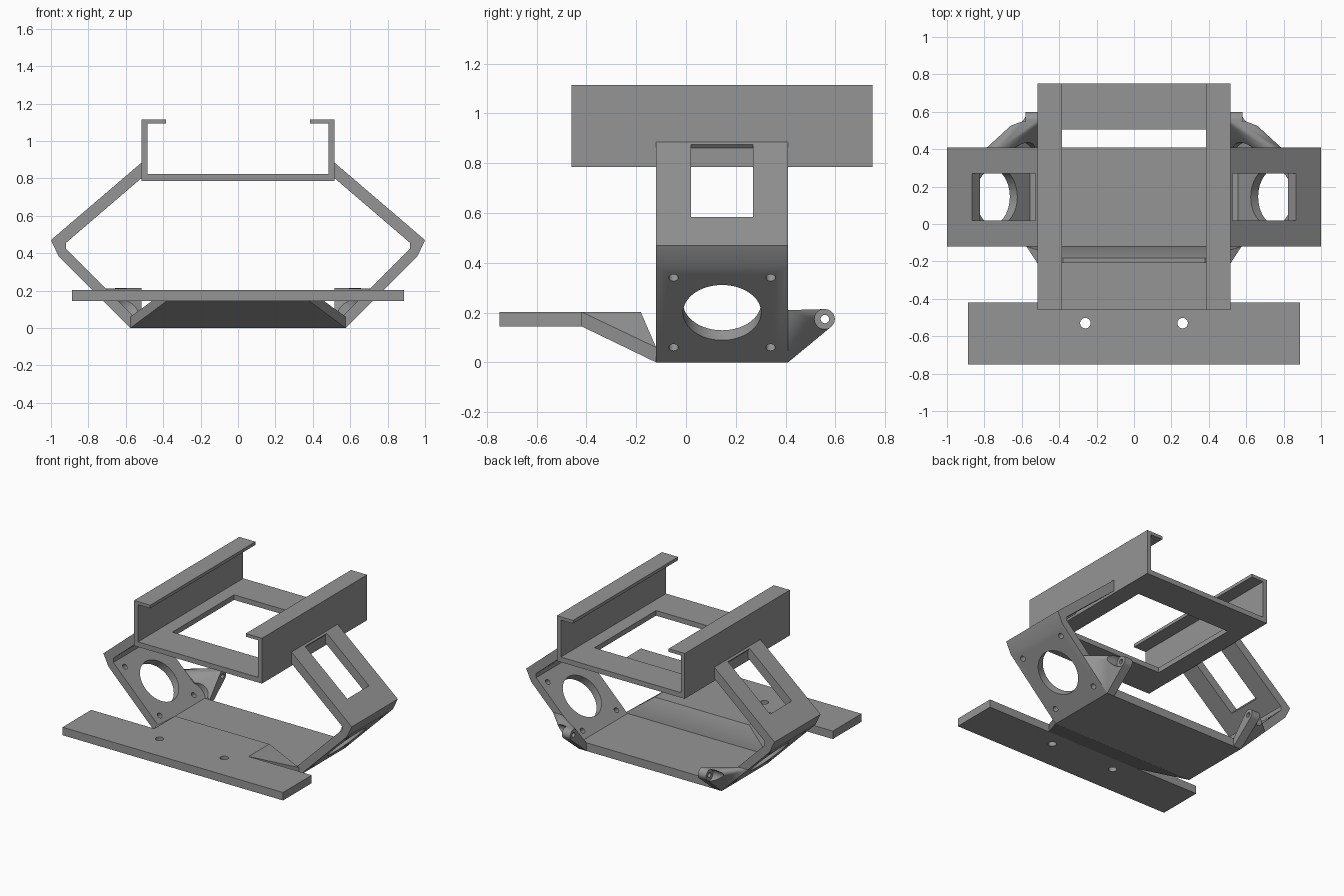
import bpy, bmesh, math
from mathutils import Vector, Matrix

if "Cube" in bpy.data.objects:
    bpy.data.objects.remove(bpy.data.objects["Cube"])

grey = bpy.data.materials.new("plain grey")
grey.diffuse_color = (0.3, 0.3, 0.3, 1)
grey.use_nodes = True
grey.node_tree.nodes["Principled BSDF"].inputs["Base Color"].default_value = grey.diffuse_color


def finish(name, bm):
    bmesh.ops.recalc_face_normals(bm, faces=bm.faces)
    me = bpy.data.meshes.new(name)
    bm.to_mesh(me)
    bm.free()
    me.materials.append(grey)
    ob = bpy.data.objects.new(name, me)
    bpy.context.collection.objects.link(ob)
    return ob


def extrude_y(name, pts, y0, y1):
    """Extrude an x-z outline along y."""
    bm = bmesh.new()
    face = bm.faces.new([bm.verts.new((x, y0, z)) for x, z in pts])
    res = bmesh.ops.extrude_face_region(bm, geom=[face])
    moved = [v for v in res["geom"] if isinstance(v, bmesh.types.BMVert)]
    bmesh.ops.translate(bm, verts=moved, vec=(0, y1 - y0, 0))
    return finish(name, bm)


def box(name, x0, x1, y0, y1, z0, z1):
    return extrude_y(name, [(x0, z0), (x1, z0), (x1, z1), (x0, z1)], y0, y1)


def rod(name, a, b, r, n=48):
    """Cylinder from point a to point b."""
    a, b = Vector(a), Vector(b)
    rot = (b - a).to_track_quat('Z', 'Y').to_matrix().to_4x4()
    bm = bmesh.new()
    bmesh.ops.create_cone(bm, cap_ends=True, segments=n, radius1=r, radius2=r,
                          depth=(b - a).length,
                          matrix=Matrix.Translation((a + b) / 2) @ rot)
    return finish(name, bm)


def hull(name, pts):
    bm = bmesh.new()
    for p in pts:
        bm.verts.new(p)
    res = bmesh.ops.convex_hull(bm, input=bm.verts)
    junk = {g for g in res["geom_interior"] if isinstance(g, bmesh.types.BMVert)}
    bmesh.ops.delete(bm, geom=list(junk), context='VERTS')
    bmesh.ops.dissolve_limit(bm, angle_limit=0.01, verts=bm.verts, edges=bm.edges)
    return finish(name, bm)


def cut(ob, cutters):
    for c in cutters:
        m = ob.modifiers.new("cut", 'BOOLEAN')
        m.operation, m.solver, m.object = 'DIFFERENCE', 'EXACT', c
    bpy.context.view_layer.update()
    dg = bpy.context.evaluated_depsgraph_get()
    me = bpy.data.meshes.new_from_object(ob.evaluated_get(dg))
    ob.modifiers.clear()
    ob.data = me
    for c in cutters:
        bpy.data.objects.remove(c)


def mirrored(pts):
    return pts + [(-x, z) for x, z in reversed(pts)]


Y0, Y1 = -0.12, 0.41

# Frame: base and two bent arms on each side
frame = extrude_y("frame", mirrored([
    (0.575, 0), (0.96, 0.385), (1.0, 0.47), (0.515, 0.885),
    (0.515, 0.802), (0.92, 0.455), (0.92, 0.425), (0.555, 0.06)]), Y0, Y1)

cutters = []
for s in (-1, 1):
    # Square window through the upper arm
    cutters.append(extrude_y("window_cutter", [
        (s * 0.931, 0.661), (s * 0.592, 0.951),
        (s * 0.462, 0.799), (s * 0.801, 0.509)], 0.02, 0.27))

    # Round opening and four screw holes through the lower arm
    def arm_hole(y, z, r, n):
        x = 0.575 + z
        return rod("hole_cutter", (s * (x + 0.05), y, z - 0.05),
                   (s * (x - 0.1), y, z + 0.1), r, n)
    cutters.append(arm_hole(0.145, 0.2, 0.157, 64))
    for y in (-0.05, 0.34):
        for z in (0.06, 0.34):
            cutters.append(arm_hole(y, z, 0.019, 24))
cut(frame, cutters)

# Tray: channel with inward lips and an open floor
tray = extrude_y("tray", mirrored([
    (0.515, 0.785), (0.515, 1.115), (0.385, 1.115), (0.385, 1.092),
    (0.483, 1.092), (0.483, 0.822)]), -0.46, 0.75)
cut(tray, [box("floor_cutter", -0.385, 0.385, -0.205, 0.505, 0.7, 0.9)])

# Front mounting plate with two screw holes
plate = box("front_plate", -0.888, 0.888, -0.75, -0.42, 0.145, 0.203)
cut(plate, [rod("hole_cutter", (x, -0.53, 0), (x, -0.53, 0.4), 0.028, 32)
            for x in (-0.26, 0.26)])

# Sloping web joining the plate to the base
hull("front_web", [(s * x, y, z) for s in (-1, 1) for x, y, z in (
    (0.38, -0.42, 0.145), (0.38, -0.42, 0.203), (0.38, -0.182, 0.203),
    (0.575, Y0, 0), (0.575, Y0, 0.06))])

# Rear pivot ears
for s, side in ((-1, "left"), (1, "right")):
    pts = [(s * x, Y1, z) for x, z in (
        (0.515, 0), (0.575, 0), (0.785, 0.21), (0.71, 0.21), (0.515, 0.06))]
    for i in range(40):
        a = math.tau * i / 40
        pts += [(s * x, 0.558 + 0.04 * math.cos(a), 0.174 + 0.04 * math.sin(a))
                for x in (0.515, 0.58)]
    ear = hull(side + "_pivot_ear", pts)
    cut(ear, [rod("pin_cutter", (s * 0.45, 0.558, 0.174), (s * 0.9, 0.558, 0.174), 0.017, 32),
              rod("recess_cutter", (s * 0.58, 0.558, 0.174), (s * 0.9, 0.558, 0.174), 0.041, 40),
              rod("access_cutter", (s * 0.595, 0.34, 0.1), (s * 0.395, 0.34, 0.3), 0.095, 48)])

# Smooth the round walls, keep edges sharp
for ob in bpy.context.collection.objects:
    bpy.ops.object.select_all(action='DESELECT')
    ob.select_set(True)
    bpy.context.view_layer.objects.active = ob
    bpy.ops.object.shade_smooth_by_angle(angle=math.radians(25))
